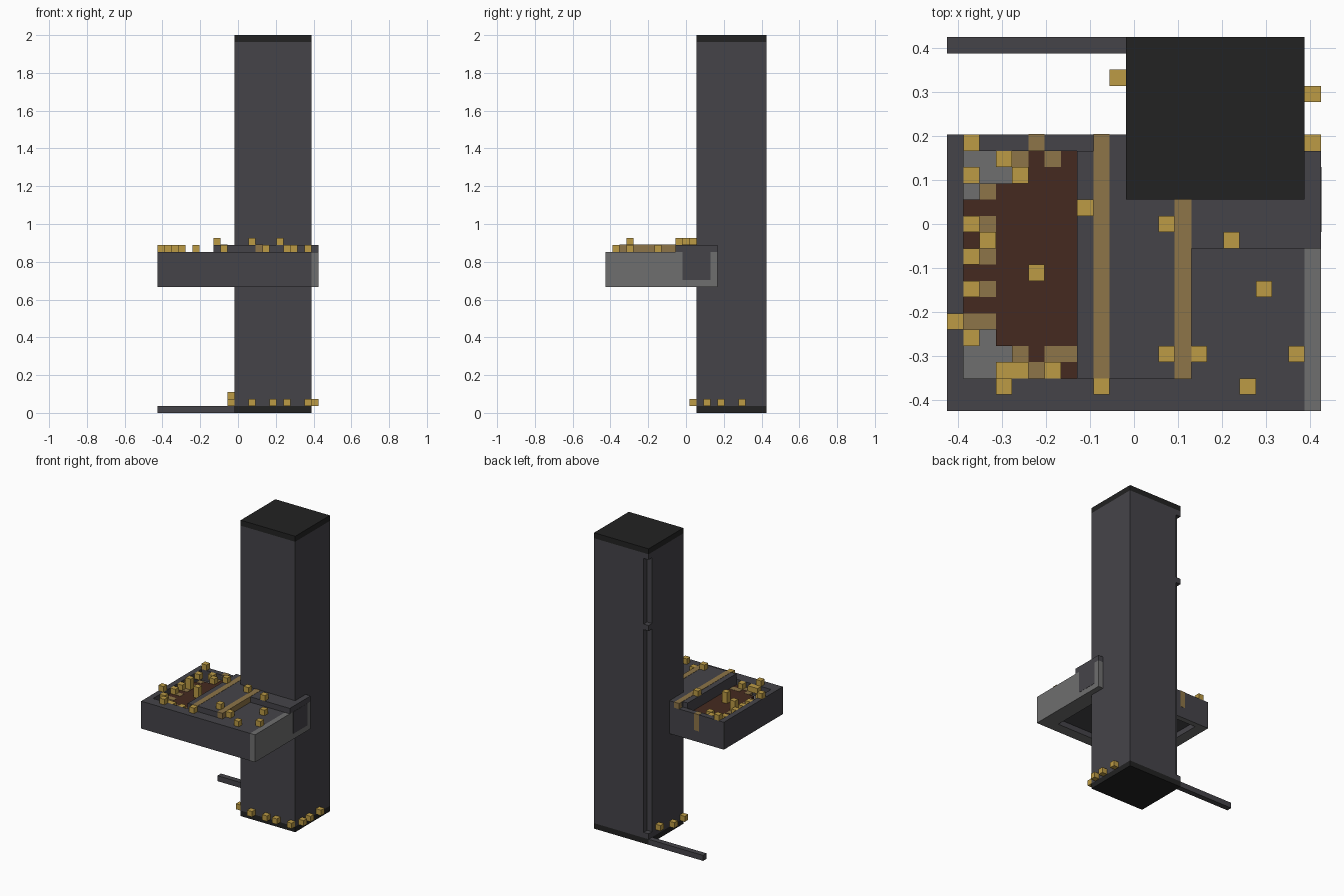
import bpy
import bmesh
from mathutils import Matrix, Vector

default_cube = bpy.data.objects.get("Cube")
if default_cube:
    bpy.data.objects.remove(default_cube, do_unlink=True)

# The design sits on a regular grid; one cell is a 54th of the height
CELL = 2 / 54
HALF = 11.5


def make_material(name, hex_colour):
    channels = [int(hex_colour[i:i + 2], 16) / 255 for i in (0, 2, 4)]
    linear = [c / 12.92 if c < 0.04 else ((c + 0.055) / 1.055) ** 2.4 for c in channels]
    material = bpy.data.materials.new(name)
    material.use_nodes = True
    material.diffuse_color = (*linear, 1)
    material.node_tree.nodes["Principled BSDF"].inputs["Base Color"].default_value = (*linear, 1)
    return material


dark_metal = make_material("dark metal", "454449")
black = make_material("black cap", "222222")
light_metal = make_material("light metal", "6F6F6F")
gold = make_material("gold", "BC9B45")
dull_gold = make_material("dull gold", "8D7548")
brown = make_material("brown earth", "452A20")


def add_box(bm, low, high):
    """Add a box given by two corners in grid cells."""
    low, high = Vector(low), Vector(high)
    centre = (low + high) / 2 - Vector((HALF, HALF, 0))
    matrix = Matrix.Translation(centre * CELL) @ Matrix.Diagonal((*((high - low) * CELL), 1))
    bmesh.ops.create_cube(bm, size=1, matrix=matrix)


def make_part(name, material, boxes, underside=None):
    """Make one object from boxes, with an optional colour for its underside."""
    bm = bmesh.new()
    for low, high in boxes:
        add_box(bm, low, high)
    mesh = bpy.data.meshes.new(name)
    mesh.materials.append(material)
    if underside:
        mesh.materials.append(underside)
        bm.normal_update()
        for face in bm.faces:
            if face.normal.z < -0.5:
                face.material_index = 1
    bm.to_mesh(mesh)
    bm.free()
    part = bpy.data.objects.new(name, mesh)
    bpy.context.collection.objects.link(part)
    return part


def make_cubes(name, material, layers):
    """Make unit cubes from a dictionary of level: cell positions."""
    make_part(name, material, [((x, y, level), (x + 1, y + 1, level + 1))
                               for level, cells in layers.items() for x, y in cells])


# Tower with a groove down its rear corner, broken by short blocks
make_part("tower_body", dark_metal, [
    ((12, 13, 1), (22, 23, 53)),
    ((11, 13, 1), (12, 22, 53)),
])
make_part("corner_blocks", dark_metal, [
    ((11, 22, level), (12, 23, level + 1)) for level in (1, 39, 52)
])
for name, level in (("tower_base", 0), ("tower_cap", 53)):
    make_part(name, black, [((11, 13, level), (22, 23, level + 1))])
make_part("ground_rod", dark_metal, [((0, 22, 0), (11, 23, 1))])

# Tray rim, floor and raised middle
make_part("tray_rim", dark_metal, [
    ((0, 0, 18), (22, 2, 23)),
    ((0, 2, 18), (1, 16, 23)),
    ((0, 16, 18), (22, 17, 23)),
    ((1, 2, 18), (2, 16, 20)),
    ((20, 2, 18), (22, 16, 23)),
], underside=light_metal)
make_part("tray_floor", dark_metal, [((1, 2, 19), (20, 16, 20))])
make_part("basin_floor", light_metal, [((1, 2, 20), (8, 16, 21))])
make_part("tray_deck", dark_metal, [((8, 2, 20), (20, 16, 23))])
make_part("raised_deck", dark_metal, [
    ((8, 2, 23), (15, 16, 24)),
    ((9, 16, 23), (11, 17, 24)),
    ((15, 10, 23), (23, 16, 24)),
])

# Light side plate with a dark pad
make_part("side_plate", light_metal, [((22, 0, 18), (23, 16, 23))])
make_part("side_pad", dark_metal, [((23, 11, 19), (23.04, 15, 23))])

# Inlaid strips across the deck and over the rear rim
make_part("deck_strips", dull_gold, [
    ((9, 2, 23), (10, 17.04, 24.04)),
    ((14, 1.96, 23), (15.04, 13, 24.04)),
])
make_part("rim_strip", dull_gold, [((5, 16, 20), (6, 17.04, 23.04))])

# Stepped heap of earth in the basin
make_part("earth_heap", brown, [
    ((1, 6, 21), (8, 13, 22)),
    ((3, 4, 21), (8, 6, 22)),
    ((3, 13, 21), (8, 14, 22)),
    ((5, 14, 21), (8, 16, 22)),
    ((5, 2, 21), (8, 4, 22)),
])
make_part("heap_nuggets", dull_gold, [
    ((x, y, 21), (x + 1, y + 1, 22.04)) for x, y in [
        (2, 13), (2, 11), (2, 10), (2, 9), (2, 7), (2, 5), (1, 5),
        (4, 15), (6, 15), (4, 3), (6, 3), (7, 3), (5, 2),
    ]
])

# Loose gold cubes on the basin, rim and deck
make_cubes("tray_gold", gold, {
    22: [(1, 14), (1, 11), (1, 9), (1, 7), (1, 4), (3, 15), (4, 14),
         (3, 2), (4, 2), (6, 2)],
    23: [(1, 16), (2, 10), (0, 5), (5, 8), (3, 1), (9, 1), (15, 3),
         (19, 7), (21, 3), (18, 1)],
    24: [(8, 12), (13, 11), (17, 10), (13, 3)],
})
make_part("gold_stand", gold, [((2, 10, 22), (3, 11, 23)), ((5, 8, 22), (6, 9, 23))])

# Loose gold cubes around the tower base
front_cubes = [(x, 12) for x in (13, 16, 18, 21)]
right_cubes = [(22, y) for y in (14, 16, 19)]
left_cubes = [(10, y) for y in (13, 16)]
make_cubes("base_gold", gold, {
    1: front_cubes + right_cubes + left_cubes,
    2: [(10, 20)],
})
